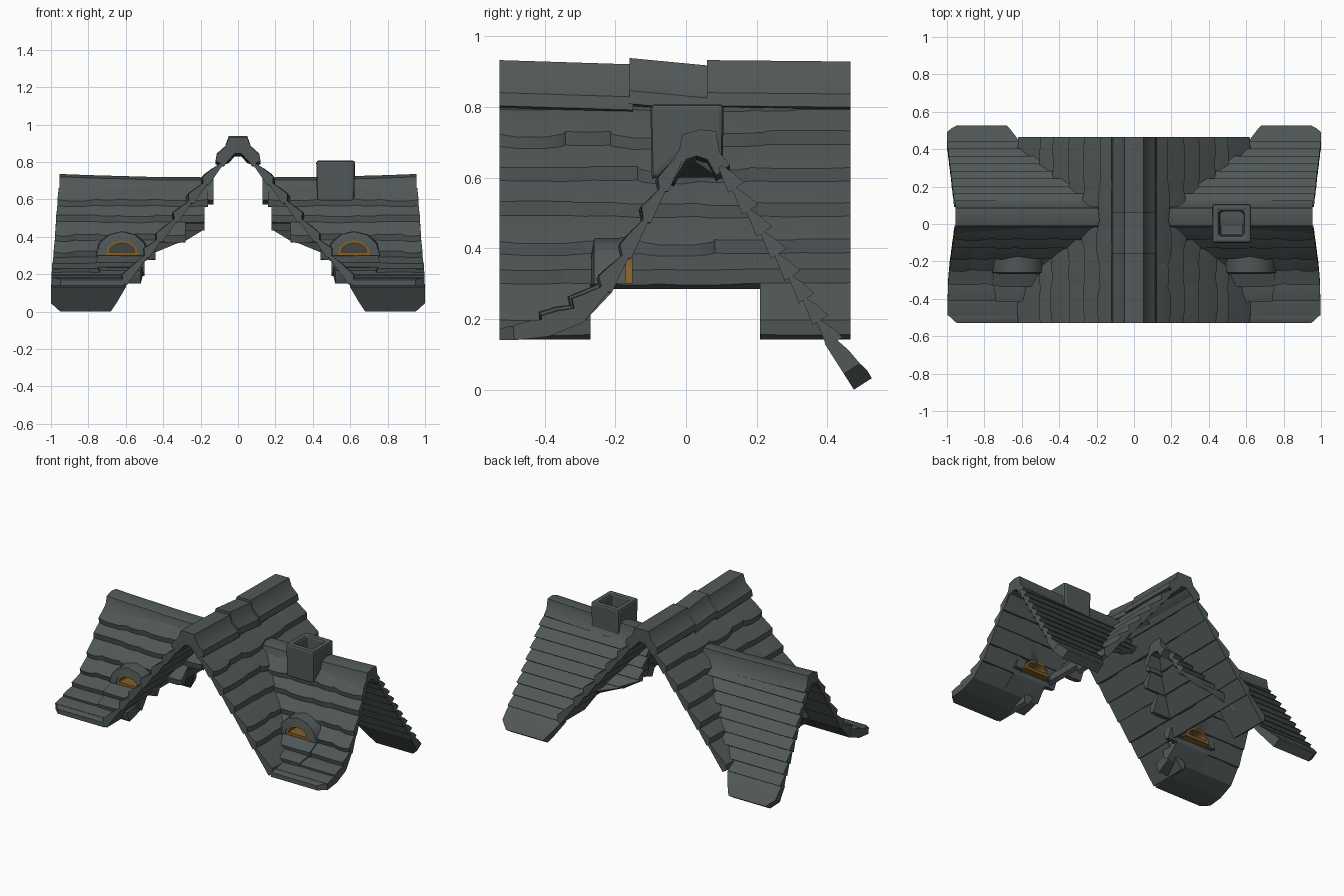
import bpy, bmesh, math, random
from mathutils import Vector

if "Cube" in bpy.data.objects:
    bpy.data.objects.remove(bpy.data.objects["Cube"])

random.seed(7)


def material(name, rgb):
    m = bpy.data.materials.new(name)
    m.diffuse_color = (*rgb, 1)
    m.use_nodes = True
    m.node_tree.nodes["Principled BSDF"].inputs["Base Color"].default_value = m.diffuse_color
    return m


SLATE = material("slate grey", (0.082, 0.097, 0.097))
WOOD = material("window wood", (0.22, 0.115, 0.025))


def along_y(u, v, s):
    return (u, s, v)


def along_x(u, v, s):
    return (s, u, v)


def loft(name, rings, mat=SLATE, closed=False, mirror=True):
    """Join equal-sized rings of points into a solid."""
    bm = bmesh.new()
    vs = [[bm.verts.new(p) for p in r] for r in rings]
    n, m = len(rings), len(rings[0])
    for i in range(n if closed else n - 1):
        a, b = vs[i], vs[(i + 1) % n]
        for j in range(m):
            k = (j + 1) % m
            bm.faces.new((a[j], a[k], b[k], b[j]))
    if not closed:
        bm.faces.new(vs[0])
        bm.faces.new(vs[-1])
    bmesh.ops.recalc_face_normals(bm, faces=bm.faces)
    me = bpy.data.meshes.new(name)
    bm.to_mesh(me)
    bm.free()
    me.materials.append(mat)
    me.shade_smooth()
    me.set_sharp_from_angle(angle=math.radians(35))
    ob = bpy.data.objects.new(name, me)
    bpy.context.collection.objects.link(ob)
    if mirror:
        ob.modifiers.new("mirror", 'MIRROR')
    return ob


def strip(name, p0, p1, t0, t1, top, bottom, place, tile=0.0, drop=0.0, lift=0.0):
    """One course of roofing from p0 down to p1; tile > 0 gives a scalloped lower edge,
    lift tilts the underside so the courses look lapped from below."""
    p0, p1 = Vector(p0), Vector(p1)
    d = (p1 - p0).normalized()
    n = Vector((-d.y, d.x))
    if n.y < 0:
        n = -n
    stations, back = [(0, 0, 0), (1, 0, 0)], 0
    if tile:
        # tiles end in an upright, softened lip
        back = min(0.03, max(0, t1 - t0) * -d.y / n.y)
        length, f, stations = bottom[1] - bottom[0], 0.0, []
        while f < 1:
            w = tile * random.uniform(0.6, 1.5) / length
            e = 1.0 if f + 1.5 * w > 1 else f + w
            k = drop * random.uniform(0.0, 1)
            g = e if e == 1 else e - 0.008 / length
            for q, c in ((f, 0.5), (f + (g - f) * 0.25, 1), (f + (g - f) * 0.75, 1), (g, 0.5)):
                stations.append((q, k * c, 0.006 * (c - 0.5)))
            f = e
    rings = []
    for f, k, bump in stations:
        a = top[0] + (top[1] - top[0]) * f
        b = bottom[0] + (bottom[1] - bottom[0]) * f
        mid = (p0 + p1) / 2 + n * ((t0 + t1) / 2 + 0.004 + bump)
        out = p1 + d * (k - back) + n * (t1 + bump)
        low = p1 + d * k + n * min(t0, t1) * 0.95
        rings.append([place(*(p0 + n * lift), a), place(*(p0 + n * t0), a), place(*mid, (a + b) / 2),
                      place(*out, b), place(*low, b), place(*p1, b)])
    return loft(name, rings)


# Main gable: tiled courses on both slopes, the lowest broken by the side wings
def main_point(z):
    return (0.03 + (0.83 - z) * 0.82, z)


levels = [0.85, 0.775, 0.675, 0.575, 0.475, 0.37, 0.285, 0.142]
for i, (za, zb) in enumerate(zip(levels, levels[1:])):
    spans = [(-0.528, -0.27), (0.21, 0.465)] if i == 6 else [(-0.528, 0.465)]
    for s in spans:
        strip("main_tile_course", main_point(za), main_point(zb), 0.028, 0.054,
              s, s, along_y, 0.19, 0.012 if i > 4 else 0.03, 0.01)

# Main ridge: three overlapping cap pieces
half = [(0.05, 0.932), (0.068, 0.88), (0.113, 0.84), (0.12, 0.803), (0.09, 0.795), (0.05, 0.81), (0.018, 0.845)]
cap = half + [(-x, z) for x, z in reversed(half)]
for y0, y1, h0, h1 in ((-0.528, -0.15, 0, -0.012), (-0.16, 0.07, 0.006, -0.016), (0.06, 0.465, 0, -0.004)):
    loft("main_ridge_cap", [[along_y(x, z + h, y) for x, z in cap]
                            for y, h in ((y0, h0), (y1, h1))], mirror=False)


# Side wings: flared tiled front slope
def outer(z):
    return 1.0 - 0.045 * max(z - 0.1, 0) / 0.6


path = [(0.0, 0.65), (-0.05, 0.56), (-0.1, 0.47), (-0.155, 0.37), (-0.21, 0.275),
        (-0.29, 0.19), (-0.39, 0.15), (-0.485, 0.14), (-0.528, 0.14)]
inner_ends = [0.16, 0.18, 0.28, 0.44, 0.52, 0.57, 0.6, 0.61]
upper_t = [0.024, 0.024, 0.024, 0.026, 0.03, 0.045, 0.05, 0.04]
lower_t = [0.045, 0.045, 0.047, 0.055, 0.07, 0.062, 0.042, 0.03]
front = []
for i, (a, b) in enumerate(zip(path, path[1:])):
    x0 = inner_ends[i]
    front.append(strip("wing_tile_course", a, b, upper_t[i], lower_t[i],
                       (x0, outer(a[1])), (x0, 0.95 if i == 7 else outer(b[1])),
                       along_x, 0 if i > 5 else 0.2, 0.02, 0.008 if i < 5 else 0))

# Raised tile apron below each window
strip("window_apron", path[4], path[5], 0.04, 0.08, (0.51, 0.75), (0.5, 0.76), along_x, 0.3, 0.02)
strip("window_apron", path[5], path[6], 0.055, 0.072, (0.51, 0.75), (0.52, 0.74), along_x, 0.3, 0.01)


# Side wings: straight lapped planks on the back slope
def back_point(z):
    return (0.08 + (0.62 - z) * 0.637, z)


def back_inner(z):
    if z > 0.4:
        return 0.18
    return 0.18 + (0.4 - z) * 3.8 if z > 0.33 else 0.446 + (0.33 - z) * 0.81


count = 8
zs = [0.62 - i * (0.62 - 0.12) / count for i in range(count + 1)]
for za, zb in zip(zs, zs[1:]):
    strip("wing_back_plank", back_point(za), back_point(zb), 0.026, 0.052,
          (back_inner(za), outer(za)), (back_inner(zb), outer(zb)), along_x, lift=0.014)
strip("wing_eave_board", back_point(0.13), back_point(0.045), 0.032, 0.054,
      (0.6, 1.0), (0.65, 1.0), along_x)
strip("wing_eave_edge", back_point(0.045), back_point(0.0), 0.054, 0.06,
      (0.65, 1.0), (0.68, 0.95), along_x)

# Side wings: ridge cap, rising slightly to its outer end
ridge = [(-0.01, 0.715), (0.04, 0.73), (0.085, 0.725), (0.095, 0.665), (0.125, 0.63), (0.085, 0.6),
         (0.06, 0.645), (0.03, 0.655), (0.0, 0.645), (-0.035, 0.585), (-0.065, 0.61), (-0.02, 0.67)]
loft("wing_ridge_cap", [[along_x(y, z + h, x) for y, z in ridge]
                        for x, h in ((0.13, -0.012), (0.45, -0.01), (0.8, 0.0), (0.955, 0.006))])


# Eyelid windows: open wooden frame, tiled hood, hole cut through the roof courses
CX, BASE = 0.62, 0.3


def arch(rx, rz, y, base=BASE, n=6):
    return [(CX - rx * math.cos(math.pi * i / n), y, base + rz * math.sin(math.pi * i / n))
            for i in range(n + 1)]


cutter = loft("window_cutter", [arch(0.085, 0.078, y) for y in (-0.4, -0.1)])
cutter.modifiers.clear()
cutter.hide_render = True
cutter.display_type = 'WIRE'
for ob in front[2:5]:
    cut = ob.modifiers.new("window_hole", 'BOOLEAN')
    cut.object = cutter
    cut.solver = 'EXACT'
    ob.modifiers.move(1, 0)

loft("window_frame", [arch(0.09, 0.082, -0.262), arch(0.09, 0.082, -0.152),
                      arch(0.068, 0.048, -0.152, BASE + 0.018), arch(0.068, 0.048, -0.262, BASE + 0.018)],
     WOOD, closed=True)

arcs = [arch(0.138, 0.128, -0.26), arch(0.15, 0.13, -0.17),
        arch(0.09, 0.082, -0.17), arch(0.09, 0.082, -0.268)]
loft("window_hood", [list(r) for r in zip(*arcs)])


# Chimney: hollow block straddling one wing ridge
def square(h, z, dip=0.0, cx=0.522, cy=0.003):
    corners = ((-1, -1), (1, -1), (1, 0), (1, 1), (-1, 1), (-1, 0))
    return [(cx + sx * h, cy + sy * h, z - dip * abs(sy)) for sx, sy in corners]


chimney = loft("chimney", [square(0.1, 0.68, 0.09), square(0.104, 0.808),
                           square(0.066, 0.808), square(0.062, 0.7)], mirror=False)
chimney.data.shade_flat()
bev = chimney.modifiers.new("soft_edges", 'BEVEL')
bev.width = 0.014
bev.segments = 2
